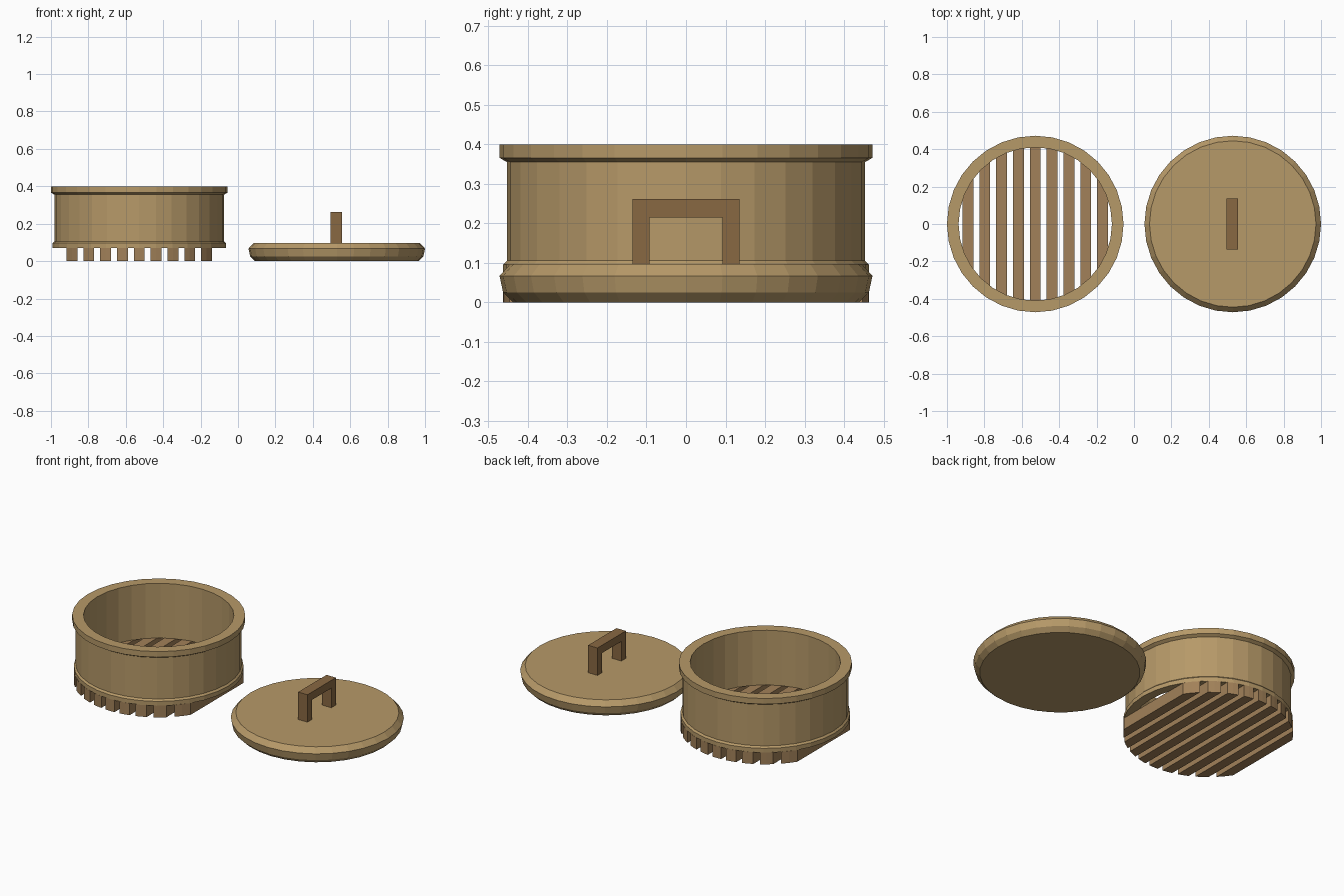
import bpy, bmesh, math

if "Cube" in bpy.data.objects:
    bpy.data.objects.remove(bpy.data.objects["Cube"])

SIDES = 32
BASKET_X, LID_X = -0.528, 0.528


def material(name, color):
    m = bpy.data.materials.new(name)
    m.diffuse_color = (*color, 1)
    m.use_nodes = True
    m.node_tree.nodes["Principled BSDF"].inputs["Base Color"].default_value = m.diffuse_color
    return m


TAN = material("pale_bamboo", (0.47, 0.32, 0.14))
MID = material("slat_bamboo", (0.36, 0.22, 0.10))
DARK = material("dark_bamboo", (0.25, 0.14, 0.055))


def finish(name, bm, mat, loc):
    bmesh.ops.recalc_face_normals(bm, faces=bm.faces)
    me = bpy.data.meshes.new(name)
    bm.to_mesh(me)
    bm.free()
    me.materials.append(mat)
    ob = bpy.data.objects.new(name, me)
    ob.location = loc
    bpy.context.collection.objects.link(ob)
    return ob


def lathe(name, profile, mat, loc, closed):
    """Turn an (r, z) profile; closed loops make rings, open ones get end caps."""
    bm = bmesh.new()
    rings = []
    for r, z in profile:
        rings.append([bm.verts.new((r * math.cos(2 * math.pi * i / SIDES),
                                    r * math.sin(2 * math.pi * i / SIDES), z))
                      for i in range(SIDES)])
    pairs = list(zip(rings, rings[1:]))
    if closed:
        pairs.append((rings[-1], rings[0]))
    else:
        bm.faces.new(rings[0])
        bm.faces.new(rings[-1])
    for a, b in pairs:
        for i in range(SIDES):
            j = (i + 1) % SIDES
            bm.faces.new((a[i], a[j], b[j], b[i]))
    return finish(name, bm, mat, loc)


def prism(name, points, offset, mat, loc):
    """Extrude a flat outline by an offset vector."""
    bm = bmesh.new()
    face = bm.faces.new([bm.verts.new(p) for p in points])
    ext = bmesh.ops.extrude_face_region(bm, geom=[face], use_keep_orig=True)
    moved = [g for g in ext["geom"] if isinstance(g, bmesh.types.BMVert)]
    bmesh.ops.translate(bm, verts=moved, vec=offset)
    return finish(name, bm, mat, loc)


# Basket wall with lower band and top rim
lathe("basket_wall",
      [(0.41, 0.07), (0.463, 0.07), (0.463, 0.096), (0.453, 0.106),
       (0.453, 0.355), (0.472, 0.366), (0.472, 0.40), (0.41, 0.40)],
      TAN, (BASKET_X, 0, 0), True)

# Floor slats trimmed to the round outline
for n in range(-4, 5):
    xs = [n * 0.09 + d for d in (-0.029, 0, 0.029)]
    ends = [(x, math.sqrt(0.463 ** 2 - x * x)) for x in xs]
    outline = [(x, -y, 0) for x, y in ends] + [(x, y, 0) for x, y in reversed(ends)]
    prism(f"floor_slat_{n + 5}", outline, (0, 0, 0.071), MID, (BASKET_X, 0, 0))

# Lid disc with bevelled edge
lathe("lid", [(0.437, 0), (0.463, 0.025), (0.472, 0.067), (0.445, 0.097)],
      TAN, (LID_X, 0, 0), False)

# Lid handle, a squared arch
half = [(0.135, 0.09), (0.135, 0.262)]
inner = [(0.092, 0.215), (0.092, 0.09)]
yz = half + [(-y, z) for y, z in reversed(half)]
yz += [(-y, z) for y, z in reversed(inner)] + inner
prism("lid_handle", [(-0.031, y, z) for y, z in yz], (0.062, 0, 0), DARK, (LID_X - 0.002, 0, 0))
